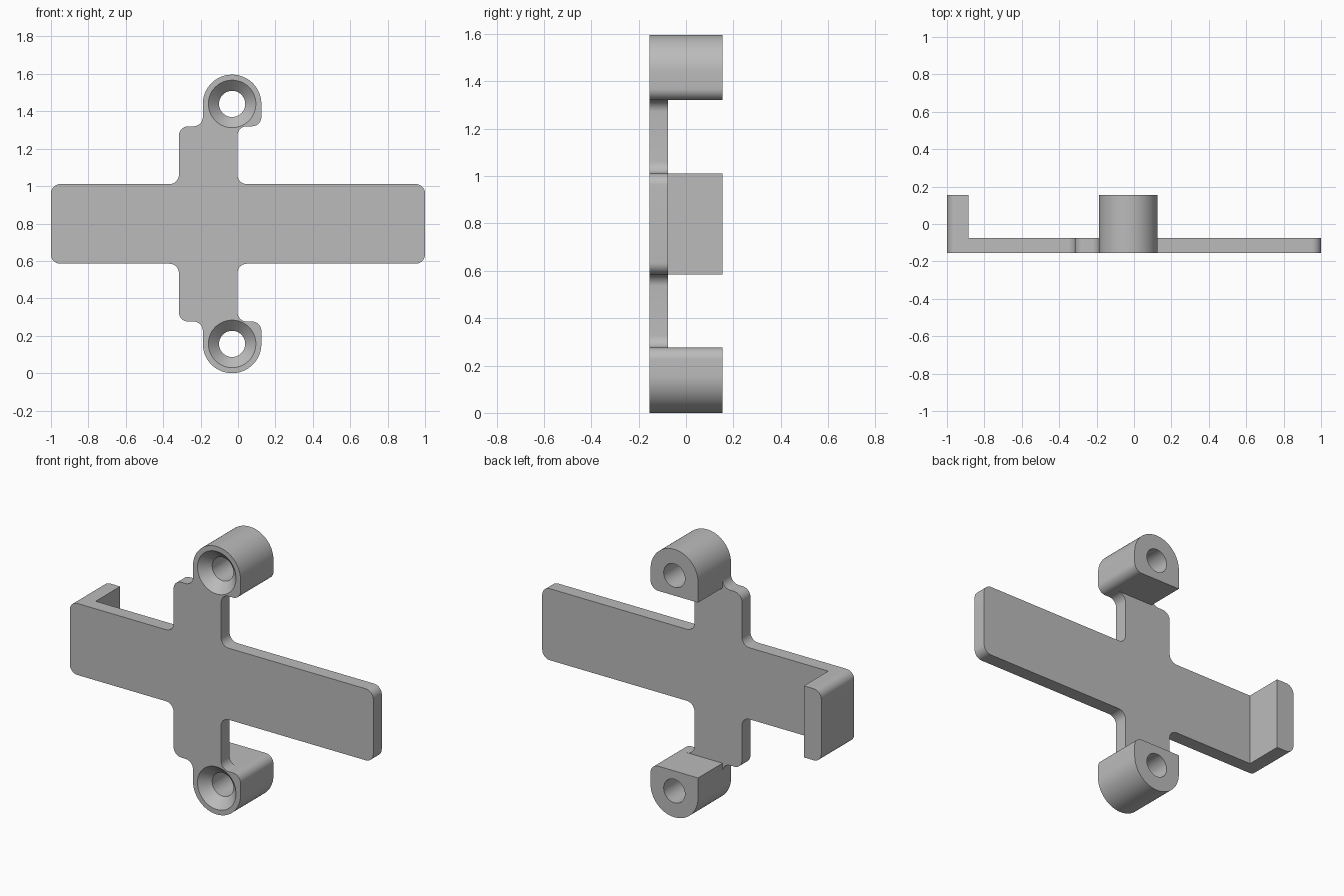
import bpy, bmesh, math
from mathutils import Vector

if "Cube" in bpy.data.objects:
    bpy.data.objects.remove(bpy.data.objects["Cube"], do_unlink=True)

MID = 0.798                            # height of the symmetry plane
FRONT, WEB, BACK = -0.155, -0.075, 0.155
ARM, BAR, TOP = 0.213, 0.522, 0.798    # heights above the symmetry plane
BAR_L, BAR_R = -0.316, -0.003
BOSS_L, BOSS_R = -0.188, 0.125
BOSS_RAD = (BOSS_R - BOSS_L) / 2
HOLE_X, HOLE_Z = (BOSS_L + BOSS_R) / 2, TOP - BOSS_RAD
R = 0.05                               # common corner radius

grey = bpy.data.materials.new("plain grey")
grey.use_nodes = True
grey.diffuse_color = (0.5, 0.5, 0.5, 1)
grey.node_tree.nodes["Principled BSDF"].inputs["Base Color"].default_value = (0.5, 0.5, 0.5, 1)


def rounded(corners):
    """Turn (x, z, radius) corners into an outline with arcs."""
    out = []
    for i, (x, z, r) in enumerate(corners):
        p = Vector((x, z))
        if r == 0:
            out.append(p)
            continue
        a = (Vector(corners[i - 1][:2]) - p).normalized()
        b = (Vector(corners[(i + 1) % len(corners)][:2]) - p).normalized()
        centre = p + (a + b) * r       # all corners are right angles
        steps = 24 if r > 0.1 else 10
        for k in range(steps + 1):
            t = k / steps * math.pi / 2
            out.append(centre - b * r * math.cos(t) - a * r * math.sin(t))
    return out


def loft(name, rings):
    """Solid through (y, outline) rings, capped at both ends."""
    bm = bmesh.new()
    loops = [[bm.verts.new((p[0], y, p[1] + MID)) for p in pts] for y, pts in rings]
    bm.faces.new(loops[0])
    bm.faces.new(loops[-1])
    for lo, hi in zip(loops, loops[1:]):
        for i in range(len(lo)):
            bm.faces.new((lo[i - 1], lo[i], hi[i], hi[i - 1]))
    bmesh.ops.recalc_face_normals(bm, faces=bm.faces)
    mesh = bpy.data.meshes.new(name)
    bm.to_mesh(mesh)
    bm.free()
    mesh.materials.append(grey)
    obj = bpy.data.objects.new(name, mesh)
    bpy.context.collection.objects.link(obj)
    return obj


def circle(x, z, r, n=64):
    return [(x + r * math.cos(math.tau * k / n), z + r * math.sin(math.tau * k / n))
            for k in range(n)]


def combine(target, tool, operation):
    mod = target.modifiers.new(operation, 'BOOLEAN')
    mod.operation, mod.solver, mod.object = operation, 'EXACT', tool
    bpy.context.view_layer.objects.active = target
    bpy.ops.object.modifier_apply(modifier=mod.name)
    bpy.data.objects.remove(tool, do_unlink=True)


# Cross-shaped front plate: upper half, then its mirror image
upper = [(1, ARM, R), (BAR_R, ARM, R), (BAR_R, BAR, R), (BOSS_R, BAR, R),
         (BOSS_R, TOP, BOSS_RAD), (BOSS_L, TOP, BOSS_RAD), (BOSS_L, BAR, R),
         (BAR_L, BAR, R), (BAR_L, ARM, R), (-1, ARM, R)]
lower = [(x, -z, r) for x, z, r in reversed(upper)]
plate_outline = rounded(upper + lower)
bracket = loft("bracket", [(FRONT, plate_outline), (WEB, plate_outline)])

# Return lip at the right end
lip = rounded([(-0.885, ARM, 0), (-1, ARM, R), (-1, -ARM, R), (-0.885, -ARM, 0)])
combine(bracket, loft("end_lip", [(WEB, lip), (BACK, lip)]), 'UNION')

for side in (1, -1):
    # Screw boss behind the plate
    boss = rounded([(BOSS_R, side * BAR, R), (BOSS_R, side * TOP, BOSS_RAD),
                    (BOSS_L, side * TOP, BOSS_RAD), (BOSS_L, side * BAR, 0)])
    combine(bracket, loft("screw_boss", [(WEB, boss), (BACK, boss)]), 'UNION')
    # Countersunk through hole
    bore = [(FRONT - 0.02, 0.147), (FRONT + 0.057, 0.07), (BACK + 0.05, 0.07)]
    cutter = loft("hole_cutter", [(y, circle(HOLE_X, side * HOLE_Z, r)) for y, r in bore])
    combine(bracket, cutter, 'DIFFERENCE')

# Smooth the curves, keep the edges crisp
bpy.ops.object.select_all(action='DESELECT')
bracket.select_set(True)
bpy.context.view_layer.objects.active = bracket
bpy.ops.object.shade_smooth_by_angle(angle=math.radians(30))
